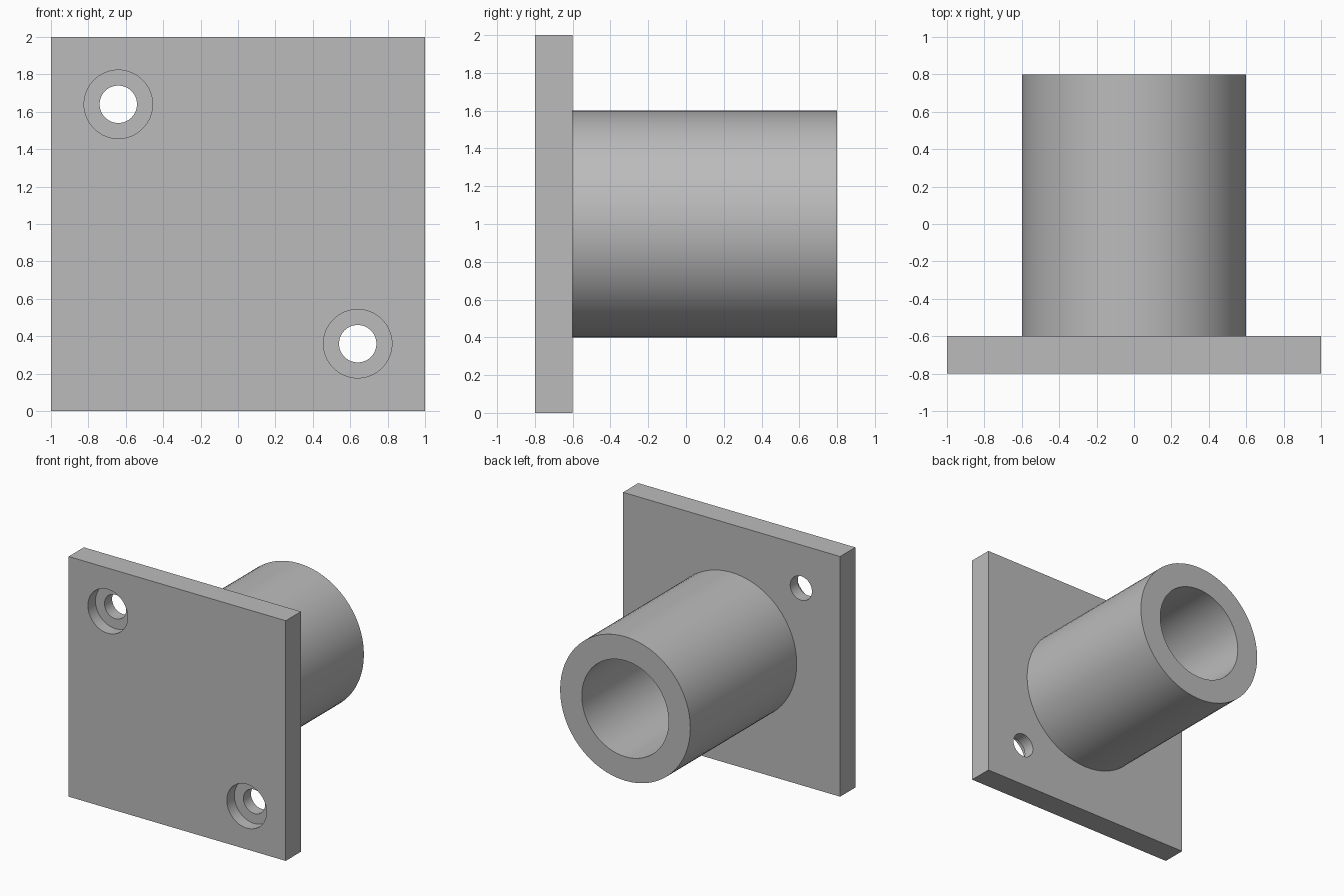
import bpy
import math
from mathutils import Matrix

cube = bpy.data.objects.get("Cube")
if cube:
    bpy.data.objects.remove(cube, do_unlink=True)

GREY = (0.5, 0.5, 0.5, 1.0)
grey = bpy.data.materials.new("plain grey")
grey.use_nodes = True
grey.diffuse_color = GREY
grey.node_tree.nodes["Principled BSDF"].inputs["Base Color"].default_value = GREY

PLATE_FRONT, PLATE_BACK, TUBE_END = -0.8, -0.6, 0.8
SIDES = 64


def cylinder(name, radius, y0, y1, x, z):
    """Cylinder running along y from y0 to y1."""
    bpy.ops.mesh.primitive_cylinder_add(
        vertices=SIDES, radius=radius, depth=y1 - y0,
        location=(x, (y0 + y1) / 2, z), rotation=(math.pi / 2, 0, 0))
    obj = bpy.context.object
    obj.name = name
    obj.data.materials.append(grey)
    return obj


def cut(target, cutter):
    """Subtract the cutter from the target, then remove it."""
    mod = target.modifiers.new("cut", 'BOOLEAN')
    mod.operation = 'DIFFERENCE'
    mod.solver = 'EXACT'
    mod.object = cutter
    bpy.context.view_layer.objects.active = target
    bpy.ops.object.modifier_apply(modifier=mod.name)
    bpy.data.objects.remove(cutter, do_unlink=True)


def smooth(obj):
    bpy.ops.object.select_all(action='DESELECT')
    obj.select_set(True)
    bpy.context.view_layer.objects.active = obj
    bpy.ops.object.shade_smooth_by_angle(angle=math.radians(30))


# Square mounting plate
bpy.ops.mesh.primitive_cube_add(size=1, location=(0, (PLATE_FRONT + PLATE_BACK) / 2, 1))
plate = bpy.context.object
plate.name = "mounting_plate"
plate.data.transform(Matrix.Diagonal((2, PLATE_BACK - PLATE_FRONT, 2, 1)))
plate.data.materials.append(grey)

# Counterbored screw holes in two opposite corners
for side in (-1, 1):
    x, z = side * 0.64, 1 - side * 0.64
    cut(plate, cylinder("counterbore_cutter", 0.183, PLATE_FRONT - 0.1, PLATE_FRONT + 0.1, x, z))
    cut(plate, cylinder("screw_hole_cutter", 0.1, PLATE_FRONT - 0.1, PLATE_BACK + 0.1, x, z))
smooth(plate)

# Round tube standing off the back of the plate, bored down to the plate
tube = cylinder("tube", 0.6, PLATE_BACK, TUBE_END, 0, 1)
cut(tube, cylinder("bore_cutter", 0.4, PLATE_BACK - 0.1, TUBE_END + 0.1, 0, 1))
smooth(tube)
